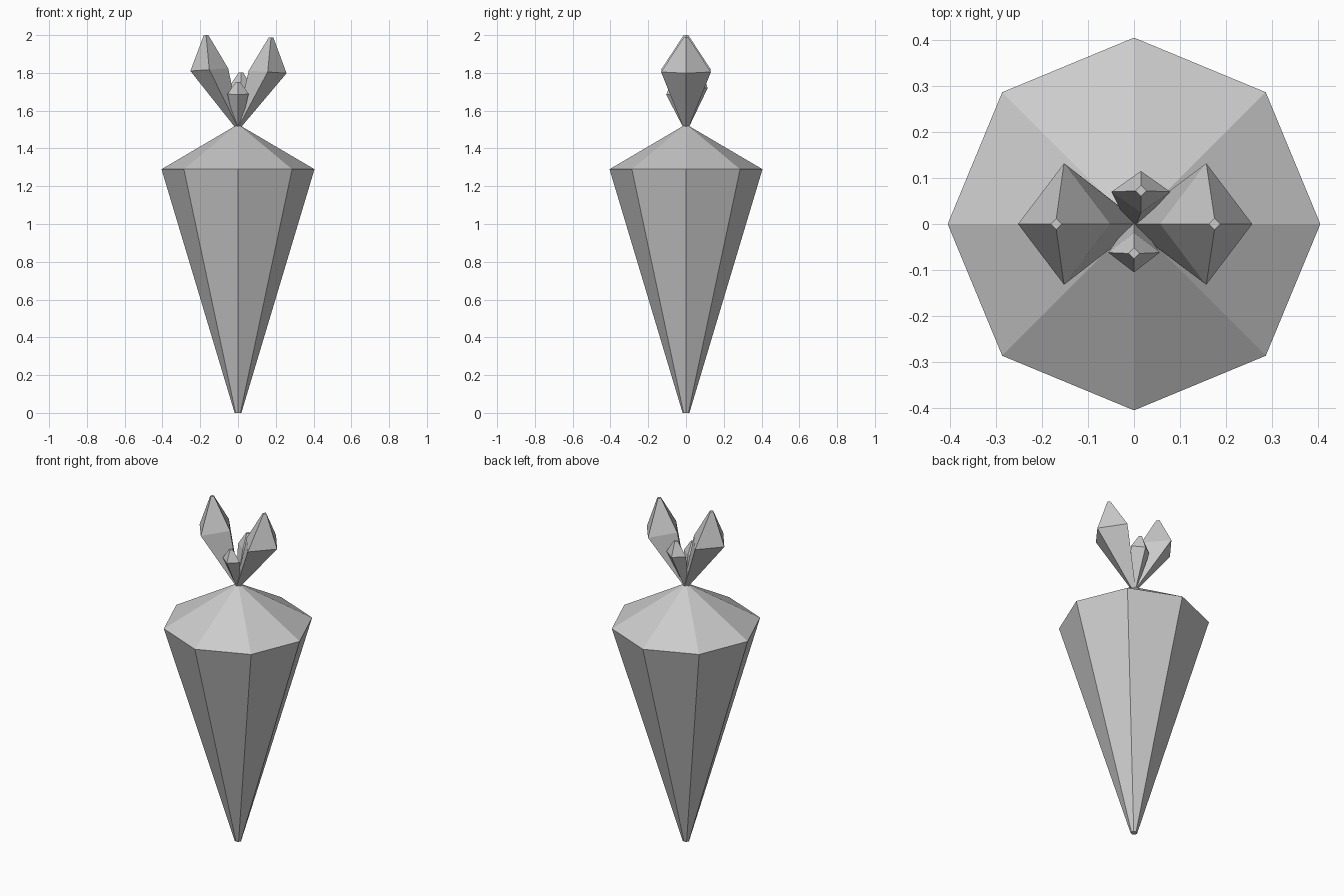
import bpy, bmesh
from math import cos, sin, pi

if "Cube" in bpy.data.objects:
    bpy.data.objects.remove(bpy.data.objects["Cube"])


def loft(name, rings, sides):
    """Bridge rings given as (cx, cy, z, rx, ry, tilt_x, tilt_y) and cap both ends."""
    bm = bmesh.new()
    loops = []
    for cx, cy, z, rx, ry, tx, ty in rings:
        loop = []
        for i in range(sides):
            dx, dy = rx * cos(2 * pi * i / sides), ry * sin(2 * pi * i / sides)
            loop.append(bm.verts.new((cx + dx, cy + dy, z + tx * dx + ty * dy)))
        loops.append(loop)
    for a, b in zip(loops, loops[1:]):
        for i in range(sides):
            j = (i + 1) % sides
            bm.faces.new((a[i], a[j], b[j], b[i]))
    bm.faces.new(loops[0][::-1])
    bm.faces.new(loops[-1])
    bmesh.ops.recalc_face_normals(bm, faces=bm.faces)
    mesh = bpy.data.meshes.new(name)
    bm.to_mesh(mesh)
    bm.free()
    obj = bpy.data.objects.new(name, mesh)
    bpy.context.collection.objects.link(obj)
    return obj


# Tapered eight-sided root with a shallow conical shoulder
loft("root", [(0, 0, 0, 0.018, 0.018, 0, 0),
              (0, 0, 1.29, 0.405, 0.405, 0, 0),
              (0, 0, 1.52, 0.014, 0.014, 0, 0)], 8)


def leaf(name, middle, tip):
    """Four-sided leaf: narrow stem, wide middle ring, small blunt tip."""
    loft(name, [(0, 0, 1.51, 0.014, 0.014, 0, 0), middle,
                (*tip, 0.012, 0.012, 0, 0)], 4)


# Two large leaves leaning sideways
leaf("large_leaf_right", (0.157, 0, 1.805, 0.1, 0.132, -0.07, 0), (0.175, 0, 1.988))
leaf("large_leaf_left", (-0.152, 0, 1.817, 0.1, 0.132, 0.07, 0), (-0.169, 0, 2.0))

# Two small leaves leaning to the front and back
leaf("small_leaf_front", (0, -0.062, 1.688, 0.056, 0.043, 0, 0.07), (0, -0.064, 1.752))
leaf("small_leaf_back", (0.015, 0.07, 1.723, 0.064, 0.045, 0, -0.07), (0.015, 0.072, 1.802))
